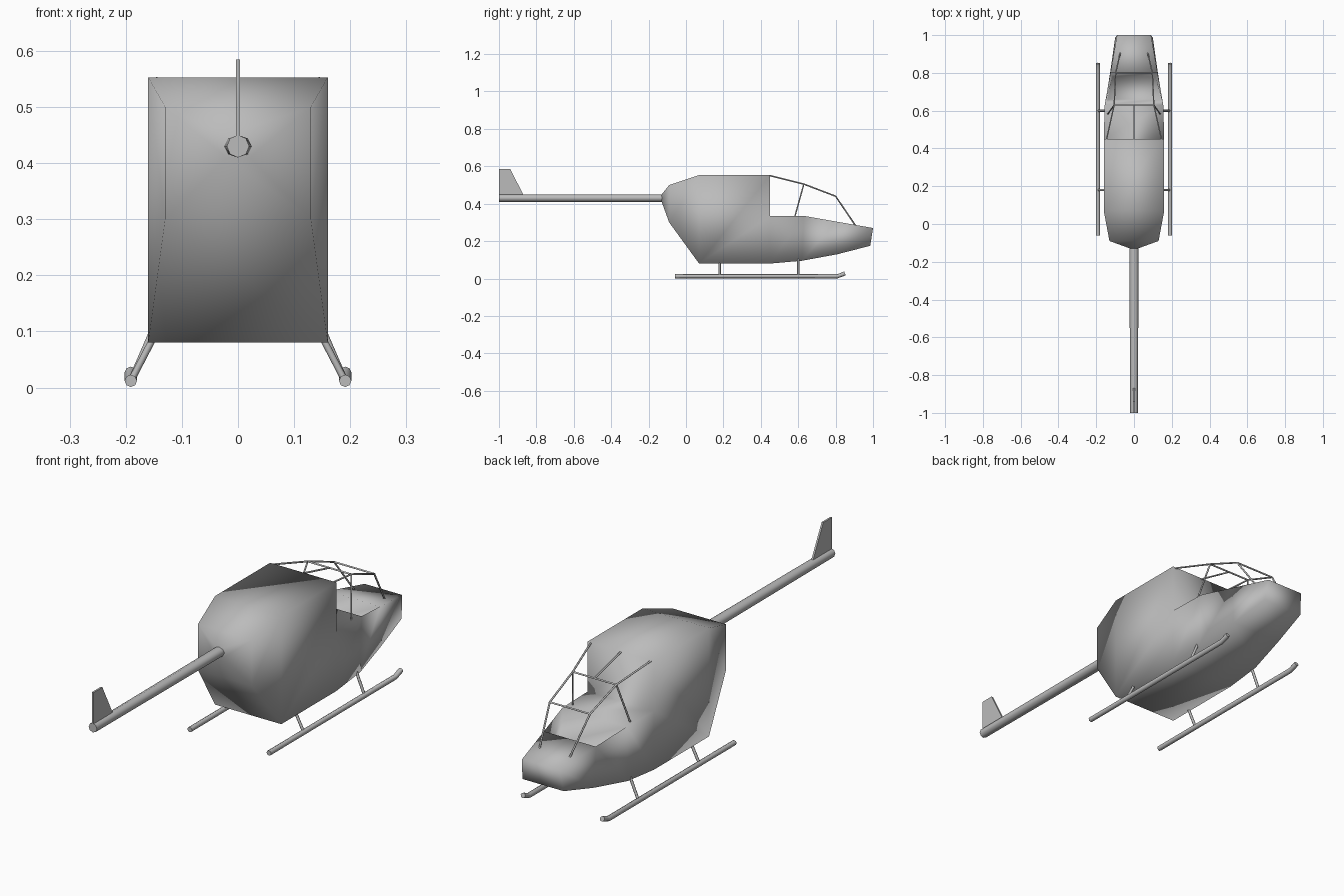
import bpy, bmesh
from mathutils import Vector

if "Cube" in bpy.data.objects:
    bpy.data.objects.remove(bpy.data.objects["Cube"], do_unlink=True)

grey = bpy.data.materials.new("grey_paint")
grey.use_nodes = True
colour = (0.5, 0.5, 0.5, 1)
grey.diffuse_color = colour
grey.node_tree.nodes["Principled BSDF"].inputs["Base Color"].default_value = colour


def finish(name, bm, smooth=True):
    bmesh.ops.recalc_face_normals(bm, faces=bm.faces)
    for f in bm.faces:
        f.smooth = smooth
    mesh = bpy.data.meshes.new(name)
    bm.to_mesh(mesh)
    bm.free()
    mesh.materials.append(grey)
    obj = bpy.data.objects.new(name, mesh)
    bpy.context.scene.collection.objects.link(obj)
    return obj


def tube(name, points, radius, sides=8):
    """Capped tube through the points."""
    bm = bmesh.new()
    pts = [Vector(p) for p in points]
    rings = []
    for i, p in enumerate(pts):
        along = (pts[min(i + 1, len(pts) - 1)] - pts[max(i - 1, 0)]).normalized()
        turn = along.to_track_quat('Z', 'Y')
        ring = bmesh.ops.create_circle(bm, segments=sides, radius=radius)["verts"]
        for v in ring:
            v.co = turn @ v.co + p
        rings.append(ring)
    for a, b in zip(rings, rings[1:]):
        for k in range(sides):
            n = (k + 1) % sides
            bm.faces.new((a[k], a[n], b[n], b[k]))
    bm.faces.new(rings[0])
    bm.faces.new(rings[-1])
    obj = finish(name, bm)
    for f in obj.data.polygons:
        f.use_smooth = len(f.vertices) == 4
    return obj


# Fuselage: box sections, with the cabin cut open ahead of the bulkhead
bm = bmesh.new()


def pair(x, y, z):
    return [bm.verts.new((s * x, y, z)) for s in (-1, 1)]


def bridge(a, b):
    bm.faces.new((a[0], a[1], b[1], b[0]))


def sides(*pairs):
    for s in (0, 1):
        bm.faces.new([p[s] for p in pairs])


bottom = [pair(*p) for p in ((0.02, -0.13, 0.41), (0.13, -0.09, 0.30), (0.16, 0.07, 0.08),
                             (0.16, 0.45, 0.08), (0.155, 0.62, 0.095), (0.125, 0.81, 0.13),
                             (0.1, 0.985, 0.175))]
roof = [pair(*p) for p in ((0.02, -0.13, 0.45), (0.13, -0.09, 0.50), (0.16, 0.07, 0.553),
                           (0.16, 0.45, 0.553))]
sill = [pair(*p) for p in ((0.16, 0.45, 0.335), (0.155, 0.63, 0.335), (0.125, 0.8, 0.305),
                           (0.09, 1.0, 0.27))]
well = [pair(*p) for p in ((0.14, 0.66, 0.2), (0.113, 0.78, 0.19))]

for row in (bottom, roof):
    for a, b in zip(row, row[1:]):
        bridge(a, b)
bridge(bottom[0], roof[0])
bridge(bottom[-1], sill[-1])
for i in range(2):
    sides(bottom[i], bottom[i + 1], roof[i + 1], roof[i])
sides(bottom[2], bottom[3], sill[0])
sides(bottom[2], sill[0], roof[3], roof[2])
for i in range(3):
    sides(bottom[i + 3], bottom[i + 4], sill[i + 1], sill[i])
# Bulkhead, seat deck, footwell and nose deck
inner = [roof[3], sill[0], sill[1], well[0], well[1], sill[2], sill[3]]
for a, b in zip(inner, inner[1:]):
    bridge(a, b)
sides(sill[1], well[0], well[1], sill[2])
finish("fuselage", bm)

# Tail boom, tapering towards the back
boom = tube("tail_boom", [(0, -1, 0.43), (0, -0.1, 0.43)], 0.02)
for v in boom.data.vertices:
    if v.co.y > -0.5:
        v.co.x *= 1.25

# Tail fin
bm = bmesh.new()
outline = ((-1, 0.43), (-0.865, 0.44), (-0.94, 0.585), (-1, 0.585))
faces = [[bm.verts.new((x, y, z)) for y, z in outline] for x in (-0.004, 0.004)]
for ring in faces:
    bm.faces.new(ring)
for k in range(4):
    n = (k + 1) % 4
    bm.faces.new((faces[0][k], faces[0][n], faces[1][n], faces[1][k]))
finish("tail_fin", bm, smooth=False)

# Skids, their legs and the side rails of the open canopy
for s, side in ((-1, "right"), (1, "left")):
    tube(side + "_skid", [(s * 0.191, -0.06, 0.012), (s * 0.191, 0.81, 0.012),
                          (s * 0.191, 0.85, 0.027)], 0.011)
    for y, z, place in ((0.18, 0.09, "rear"), (0.6, 0.105, "front")):
        tube(f"{side}_{place}_leg", [(s * 0.15, y, z), (s * 0.189, y, 0.015)], 0.006)
    tube(side + "_canopy_rail", [(s * 0.145, 0.45, 0.55), (s * 0.105, 0.63, 0.505),
                                 (s * 0.097, 0.8, 0.44), (s * 0.073, 0.905, 0.285)], 0.004, 6)
    tube(side + "_canopy_post", [(s * 0.105, 0.63, 0.505), (s * 0.14, 0.58, 0.325)], 0.004, 6)

# Canopy cross bars and centre bar
for y, z, x, place in ((0.63, 0.505, 0.105, "rear"), (0.8, 0.44, 0.097, "front")):
    tube(place + "_canopy_bar", [(-x, y, z), (x, y, z)], 0.004, 6)
tube("centre_canopy_bar", [(0, 0.45, 0.55), (0, 0.63, 0.505)], 0.004, 6)
